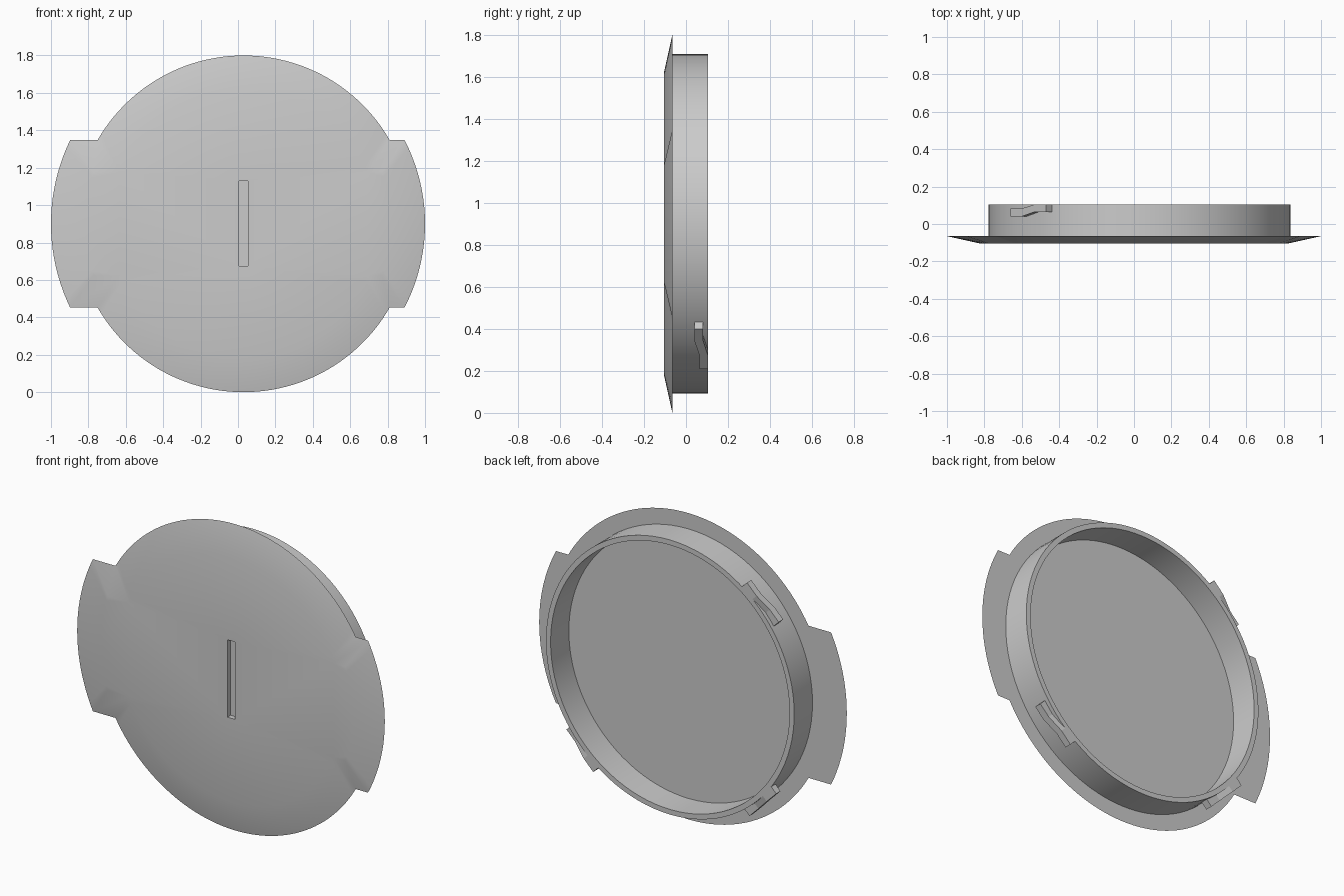
import bpy, bmesh
from math import sin, cos, asin, pi, radians
from mathutils import Matrix, Vector

if "Cube" in bpy.data.objects:
    bpy.data.objects.remove(bpy.data.objects["Cube"])

CX, CZ = 0.03, 0.9                     # centre of the round cover
BACK, FRONT, RIM = -0.065, -0.105, 0.105

grey = bpy.data.materials.new("plain grey")
grey.use_nodes = True
grey.diffuse_color = (0.6, 0.6, 0.6, 1)
grey.node_tree.nodes["Principled BSDF"].inputs["Base Color"].default_value = (0.6, 0.6, 0.6, 1)


def finish(bm, name, smooth=True):
    bmesh.ops.recalc_face_normals(bm, faces=bm.faces)
    mesh = bpy.data.meshes.new(name)
    bm.to_mesh(mesh)
    bm.free()
    mesh.materials.append(grey)
    obj = bpy.data.objects.new(name, mesh)
    bpy.context.collection.objects.link(obj)
    if smooth:
        bpy.ops.object.select_all(action='DESELECT')
        obj.select_set(True)
        bpy.context.view_layer.objects.active = obj
        bpy.ops.object.shade_smooth_by_angle(angle=radians(30))
    return obj


def loop(bm, points, y):
    return [bm.verts.new((x, y, z)) for x, z in points]


def bridge(bm, a, b):
    for i in range(len(a)):
        j = (i + 1) % len(a)
        bm.faces.new((a[i], a[j], b[j], b[i]))


def arc(r, start, end, n):
    angles = [start + (end - start) * i / n for i in range(n + 1)]
    return [(CX + r * cos(a), CZ + r * sin(a)) for a in angles]


def outline(r, right, left, h):
    """Circle of radius r with a wider arc on each side, h above and below centre."""
    m, a, b = asin(h / r), asin(h / right), asin(h / left)
    return (arc(right, -a, a, 20) + arc(r, m, pi - m, 48)
            + arc(left, pi - b, pi + b, 20) + arc(r, pi + m, 2 * pi - m, 48))


# Cover plate: sharp rim, shallow bevel, flat front with a coin slot
bm = bmesh.new()
outer = loop(bm, outline(0.9, 0.97, 1.03, 0.447), BACK)
inner = loop(bm, outline(0.72, 0.79, 0.85, 0.277), FRONT)
bm.faces.new(outer)
bridge(bm, outer, inner)
slot = [(0.005, 0.675), (0.053, 0.675), (0.053, 1.13), (0.005, 1.13)]
mouth, floor = loop(bm, slot, FRONT), loop(bm, slot, FRONT + 0.03)
edges = [bm.edges.get((inner[i - 1], inner[i])) for i in range(len(inner))]
edges += [bm.edges.new((mouth[i - 1], mouth[i])) for i in range(4)]
bmesh.ops.triangle_fill(bm, edges=edges, use_beauty=True, normal=Vector((0, -1, 0)))
bridge(bm, mouth, floor)
bm.faces.new(floor)
finish(bm, "cover_plate")

# Ring wall behind the plate
bm = bmesh.new()
loops = [loop(bm, arc(r, 0, 2 * pi, 96)[:-1], y)
         for r, y in ((0.807, BACK), (0.807, RIM), (0.777, RIM), (0.777, BACK))]
for i in range(4):
    bridge(bm, loops[i - 1], loops[i])
finish(bm, "ring_wall")

# Cranked locking lugs on the outside of the ring
lug = [(0.1345, 0.04), (0.052, 0.04), (-0.047, 0.065), (-0.1345, 0.065),
       (-0.1345, RIM), (-0.047, RIM), (0.052, 0.082), (0.1345, 0.082)]
for k, angle in enumerate((135, 225, 315)):
    bm = bmesh.new()
    near, far = ([bm.verts.new((r, y, t)) for t, y in lug] for r in (0.785, 0.8415))
    bridge(bm, near, far)
    bm.faces.new(near)
    bm.faces.new(far)
    bm.transform(Matrix.Translation((CX, 0, CZ)) @ Matrix.Rotation(radians(-angle), 4, 'Y'))
    finish(bm, f"locking_lug_{k + 1}", smooth=False)
